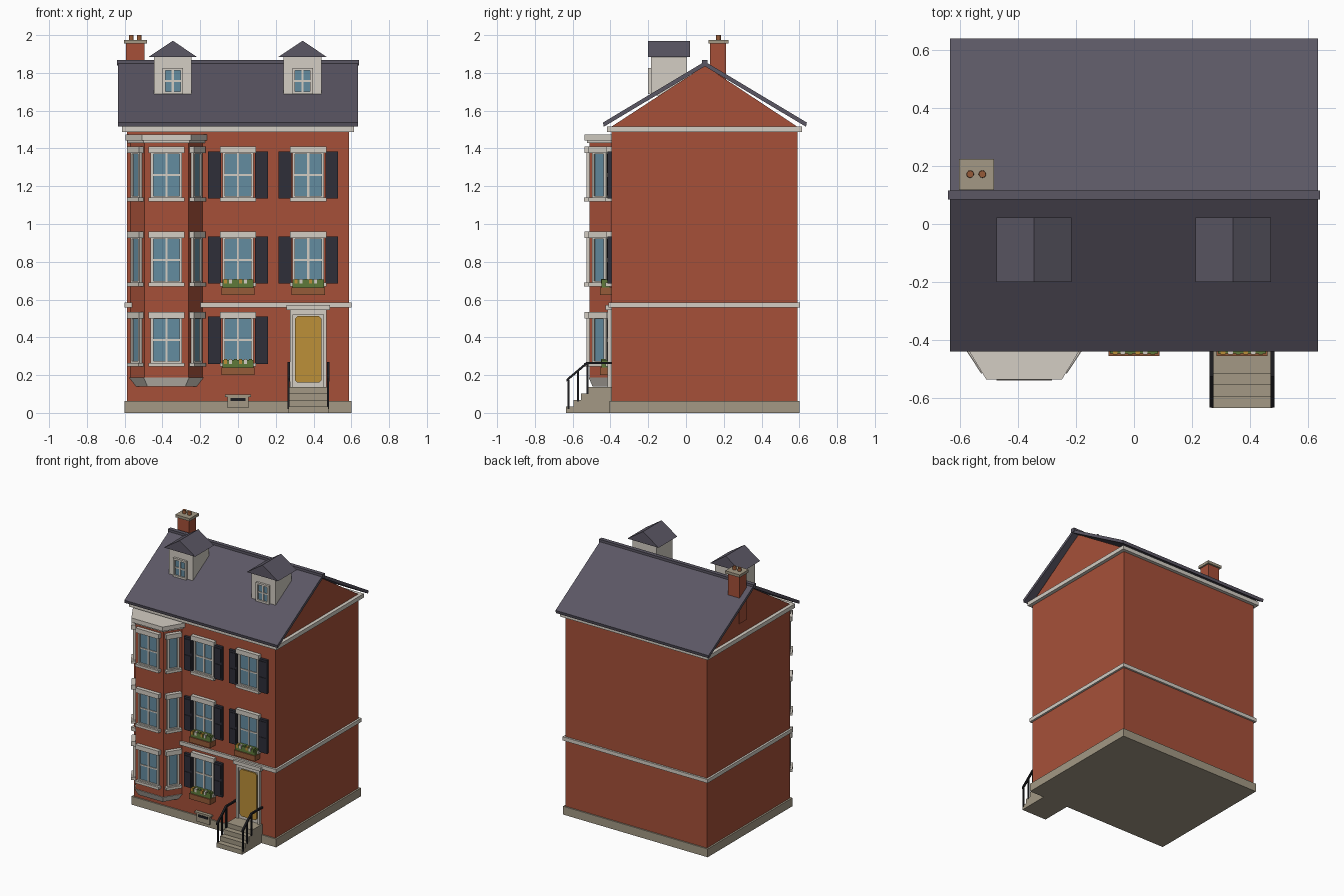
import bpy
import bmesh
import math
from mathutils import Matrix, Vector

cube = bpy.data.objects.get("Cube")
if cube:
    bpy.data.objects.remove(cube, do_unlink=True)


def linear(c):
    return c / 12.92 if c <= 0.04045 else ((c + 0.055) / 1.055) ** 2.4


def material(name, code):
    rgb = [linear(b / 255) for b in bytes.fromhex(code)]
    mat = bpy.data.materials.new(name)
    mat.use_nodes = True
    mat.diffuse_color = (*rgb, 1)
    mat.node_tree.nodes["Principled BSDF"].inputs["Base Color"].default_value = (*rgb, 1)
    return mat


BRICK = material("brick red", "A65039")
TRIM = material("pale trim", "D3CDC3")
STONE = material("foundation stone", "A39985")
ROOF = material("roof slate", "5B5764")
GLASS = material("window glass", "648CA0")
SHUTTER = material("shutter charcoal", "2E2E38")
GOLD = material("golden yellow", "BC9039")
LEAF = material("leaf green", "5F7A3A")
CLAY = material("terracotta", "965B38")
IRON = material("iron black", "1E1E22")


def finish(name, bm, mats, matrix=Matrix()):
    bmesh.ops.recalc_face_normals(bm, faces=bm.faces)
    mesh = bpy.data.meshes.new(name)
    bm.to_mesh(mesh)
    bm.free()
    for mat in mats:
        mesh.materials.append(mat)
    obj = bpy.data.objects.new(name, mesh)
    obj.matrix_world = matrix
    bpy.context.collection.objects.link(obj)
    return obj


def boxes(name, parts, matrix=Matrix()):
    """One object from (material, x range, y range, z range) blocks."""
    bm = bmesh.new()
    mats = []
    for mat, *ranges in parts:
        if mat not in mats:
            mats.append(mat)
        mid = Vector([(a + b) / 2 for a, b in ranges])
        size = Matrix.Diagonal([abs(b - a) for a, b in ranges] + [1])
        made = bmesh.ops.create_cube(bm, size=1, matrix=Matrix.Translation(mid) @ size)
        for face in {f for v in made["verts"] for f in v.link_faces}:
            face.material_index = mats.index(mat)
    return finish(name, bm, mats, matrix)


def prism(name, mat, profile, axis, lo, hi, far=None):
    """Extrude a 2D profile along an axis, optionally to a second profile."""
    place = {"x": lambda a, b, t: (t, a, b),
             "y": lambda a, b, t: (a, t, b),
             "z": lambda a, b, t: (a, b, t)}[axis]
    bm = bmesh.new()
    start = [bm.verts.new(place(*p, lo)) for p in profile]
    end = [bm.verts.new(place(*p, hi)) for p in far or profile]
    bm.faces.new(start)
    bm.faces.new(end)
    n = len(start)
    for i in range(n):
        j = (i + 1) % n
        bm.faces.new((start[i], start[j], end[j], end[i]))
    return finish(name, bm, [mat])


def sym(w):
    return (-w, w)


def window(name, matrix, w, h, bars=True, caps=True):
    """Framed window on a wall whose outward direction is local -y."""
    rim = 0.014
    front = (-0.016, 0.01)
    parts = [(GLASS, sym(w - rim), (-0.006, 0.01), sym(h - rim))]
    for s in (-1, 1):
        parts.append((TRIM, (s * (w - rim), s * w), front, sym(h)))
        parts.append((TRIM, sym(w), front, (s * (h - rim), s * h)))
    if bars:
        parts.append((TRIM, sym(0.006), (-0.012, 0), sym(h)))
        parts.append((TRIM, sym(w), (-0.011, 0), sym(0.005)))
    if caps:
        parts.append((TRIM, sym(w + 0.013), (-0.028, 0.01), (h - 0.01, h + 0.025)))
        parts.append((TRIM, sym(w + 0.013), (-0.03, 0.01), (-h - 0.015, -h + 0.005)))
    boxes(name, parts, matrix)


def shutters(name, x, z):
    for side, s in (("left", 1), ("right", -1)):
        boxes(f"{name}_{side}", [
            (SHUTTER, (s * 0.09, s * 0.158), (-0.02, 0.01), sym(0.125)),
            (SHUTTER, (s * 0.1, s * 0.148), (-0.024, 0), (0.01, 0.11)),
            (SHUTTER, (s * 0.1, s * 0.148), (-0.024, 0), (-0.11, -0.01))],
            Matrix.Translation((x, WALL, z)))


def flower_box(name, x, z):
    parts = [(CLAY, sym(0.088), (-0.06, 0), (-0.185, -0.145)),
             (LEAF, sym(0.083), (-0.052, -0.008), (-0.15, -0.105))]
    for i in range(6):
        u = -0.065 + i * 0.026
        parts.append(((GOLD, TRIM, LEAF)[i % 3], (u - 0.008, u + 0.008),
                      (-0.055, -0.03), (-0.125, -0.1)))
    boxes(name, parts, Matrix.Translation((x, WALL, z)))


WALL = -0.395
ROWS = {"ground": 0.385, "middle": 0.81, "upper": 1.26}
DOOR_X = 0.372

# Walls, foundation and horizontal bands
boxes("brick_walls", [(BRICK, sym(0.587), (WALL, 0.59), (0.01, 1.5))])
boxes("foundation", [(STONE, sym(0.6), (-0.405, 0.6), (0, 0.062))])
boxes("belt_course", [(TRIM, sym(0.602), (-0.41, 0.604), (0.557, 0.585))])
boxes("eaves_cornice", [(TRIM, sym(0.613), (-0.418, 0.615), (1.487, 1.517))])

# Roof
prism("gable_wall", BRICK, [(WALL, 1.515), (0.1, 1.838), (0.59, 1.515)], "x", *sym(0.587))
prism("main_roof", ROOF, [(-0.435, 1.515), (-0.44, 1.537), (0.1, 1.86), (0.64, 1.537),
                          (0.635, 1.515), (0.1, 1.835)], "x", *sym(0.635))
boxes("roof_ridge", [(ROOF, sym(0.641), (0.085, 0.115), (1.838, 1.869))])

# Dormers
for side, x in (("right", -0.345), ("left", 0.342)):
    boxes(f"dormer_{side}", [(TRIM, (x - 0.1, x + 0.1), (-0.185, 0.005), (1.68, 1.89))])
    prism(f"dormer_roof_{side}", ROOF, [(x - 0.13, 1.883), (x, 1.97), (x + 0.13, 1.883)],
          "y", -0.2, 0.022)
    window(f"dormer_window_{side}", Matrix.Translation((x, -0.185, 1.757)), 0.054, 0.07, caps=False)

# Chimney with two pots
boxes("chimney", [(BRICK, (-0.593, -0.495), (0.127, 0.212), (1.6, 1.96)),
                  (STONE, (-0.603, -0.483), (0.118, 0.225), (1.955, 1.975))])
for x in (-0.565, -0.523):
    bm = bmesh.new()
    bmesh.ops.create_cone(bm, cap_ends=True, segments=12, radius1=0.014, radius2=0.012,
                          depth=0.05, matrix=Matrix.Translation((x, 0.172, 1.975)))
    finish("chimney_pot", bm, [CLAY])

# Bay
BAY_X = -0.379


def bay_outline(wide, narrow, front):
    return [(BAY_X - wide, WALL), (BAY_X - narrow, front),
            (BAY_X + narrow, front), (BAY_X + wide, WALL)]


prism("bay_walls", BRICK, bay_outline(0.191, 0.116, -0.51), "z", 0.18, 1.44)
prism("bay_skirt", TRIM, bay_outline(0.16, 0.1, -0.495), "z", 0.14, 0.187,
      bay_outline(0.197, 0.12, -0.515))
prism("bay_cornice_lower", TRIM, bay_outline(0.205, 0.122, -0.524), "z", 1.43, 1.45)
prism("bay_cornice", TRIM, bay_outline(0.216, 0.13, -0.537), "z", 1.443, 1.475)

# Windows, shutters and flower boxes
slant = math.atan2(0.115, 0.075)
for row, z in ROWS.items():
    window(f"bay_{row}_window", Matrix.Translation((BAY_X, -0.51, z)), 0.083, 0.125)
    for side, s in (("left", 1), ("right", -1)):
        spot = Matrix.Translation((BAY_X + s * 0.1535, -0.4525, z))
        window(f"bay_{row}_window_{side}", spot @ Matrix.Rotation(s * slant, 4, "Z"),
               0.044, 0.125, bars=False)
    for place, x in (("centre", 0), ("left", DOOR_X)):
        if place == "left" and row == "ground":
            continue
        window(f"{place}_{row}_window", Matrix.Translation((x, WALL, z)), 0.083, 0.125)
        shutters(f"{place}_{row}_shutter", x, z)
        if row != "upper":
            flower_box(f"{place}_{row}_flower_box", x, z)

# Entrance door with surround
boxes("door_surround", [
    (TRIM, sym(0.095), (-0.008, 0.01), (0.135, 0.545)),
    (TRIM, (-0.096, -0.08), (-0.02, 0.01), (0.135, 0.545)),
    (TRIM, (0.08, 0.096), (-0.02, 0.01), (0.135, 0.545)),
    (TRIM, sym(0.096), (-0.02, 0.01), (0.52, 0.55)),
    (TRIM, sym(0.114), (-0.032, 0.01), (0.545, 0.572))],
    Matrix.Translation((DOOR_X, WALL, 0)))
w, h, cut = 0.071, 0.176, 0.014
corners = [(-w, cut - h), (cut - w, -h), (w - cut, -h), (w, cut - h),
           (w, h - cut), (w - cut, h), (cut - w, h), (-w, h - cut)]
prism("door_panel", GOLD, [(DOOR_X + a, 0.336 + b) for a, b in corners], "y",
      WALL - 0.016, WALL - 0.008)

# Front steps and iron railings
boxes("front_steps", [(STONE, (0.268, 0.478), (-0.635 + 0.04 * i, WALL), (0, 0.0345 * (i + 1)))
                      for i in range(4)])
for side, x in (("right", 0.268), ("left", 0.477)):
    prism(f"handrail_{side}", IRON, [(-0.632, 0.165), (-0.522, 0.258), (WALL, 0.258),
                                     (WALL, 0.27), (-0.526, 0.27), (-0.632, 0.18)],
          "x", x - 0.007, x + 0.007)
    boxes(f"railing_posts_{side}", [
        (IRON, (x - 0.005, x + 0.005), (y - 0.005, y + 0.005), (low, high))
        for y, low, high in ((-0.622, 0.02, 0.175), (-0.572, 0.06, 0.218), (-0.522, 0.1, 0.262))])

# Basement vent
boxes("basement_vent", [(STONE, sym(0.055), (-0.415, WALL), (0.025, 0.09)),
                        (STONE, sym(0.068), (-0.42, WALL), (0.085, 0.097)),
                        (IRON, sym(0.04), (-0.418, WALL), (0.062, 0.08))])
